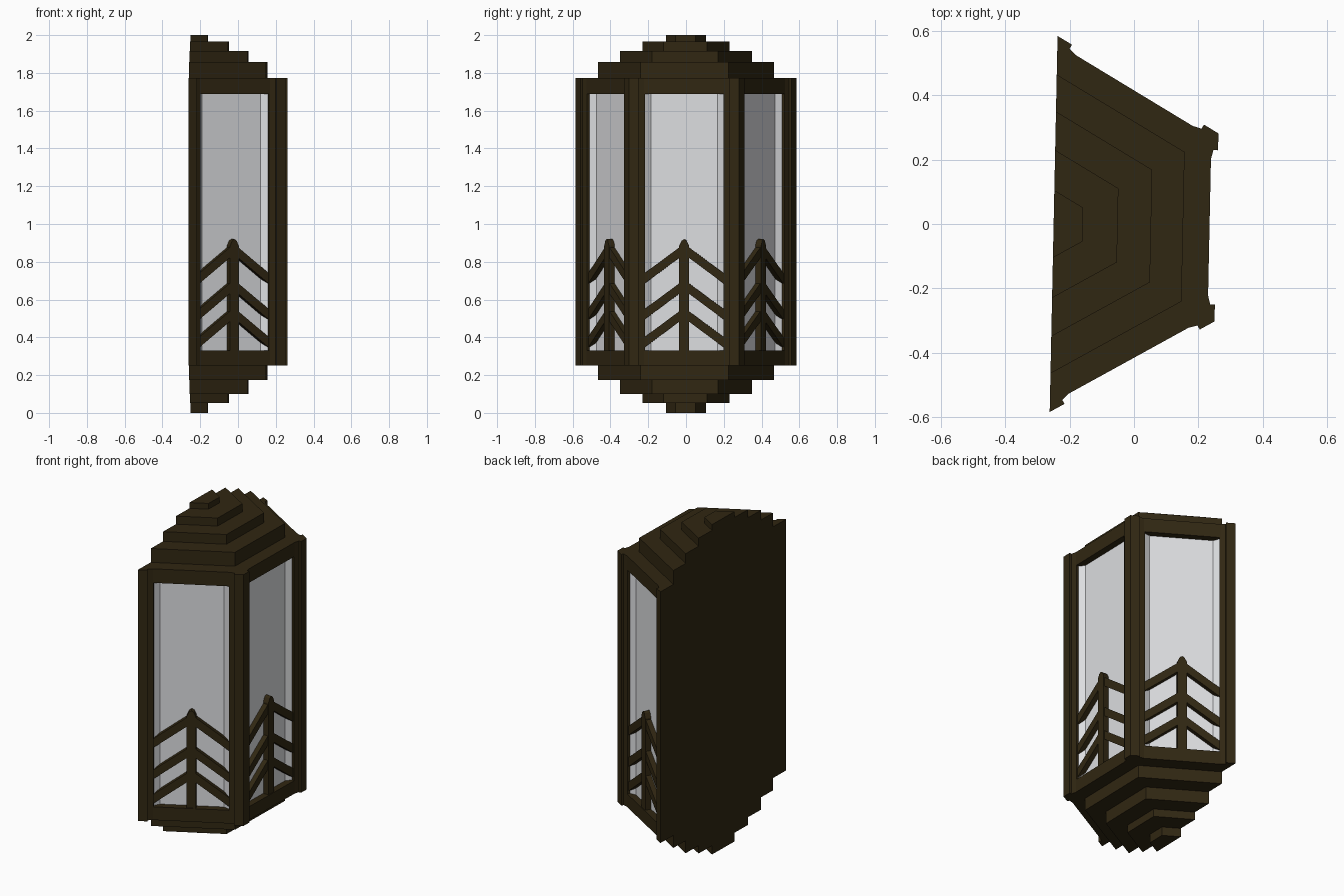
import bpy, bmesh
from math import radians, sin, cos
from mathutils import Matrix, Vector

cube = bpy.data.objects.get("Cube")
if cube:
    bpy.data.objects.remove(cube, do_unlink=True)


def material(name, rgb):
    m = bpy.data.materials.new(name)
    m.use_nodes = True
    m.diffuse_color = (*rgb, 1)
    m.node_tree.nodes["Principled BSDF"].inputs["Base Color"].default_value = (*rgb, 1)
    return m


bronze = material("dark bronze", (0.03, 0.02, 0.006))
glass = material("frosted glass", (0.72, 0.73, 0.75))

# The lantern is half a hexagon around a point on its flat wall side
TURN = radians(-1.2)
CENTRE = Matrix.Translation((-0.25, 0, 0))


def extrude(name, pts, vec, mat, angle=0):
    """Extrude a flat outline; local x points out of the pane at this angle."""
    bm = bmesh.new()
    face = bm.faces.new([bm.verts.new(p) for p in pts])
    new = bmesh.ops.extrude_face_region(bm, geom=[face], use_keep_orig=True)["geom"]
    bmesh.ops.translate(bm, vec=Vector(vec),
                        verts=[v for v in new if isinstance(v, bmesh.types.BMVert)])
    bmesh.ops.recalc_face_normals(bm, faces=bm.faces)
    mesh = bpy.data.meshes.new(name)
    bm.to_mesh(mesh)
    bm.free()
    mesh.materials.append(mat)
    obj = bpy.data.objects.new(name, mesh)
    bpy.context.collection.objects.link(obj)
    obj.matrix_world = CENTRE @ Matrix.Rotation(TURN + radians(angle), 4, "Z")
    return obj


def half_hexagon(name, radius, z0, z1):
    pts = [(radius * cos(radians(a)), radius * sin(radians(a)), z0)
           for a in (-90, -30, 30, 90)]
    return extrude(name, pts, (0, 0, z1 - z0), bronze)


# Stepped base and cap
radii = (0.105, 0.23, 0.35, 0.465)
base_z = (0, 0.053, 0.10, 0.175, 0.25)
cap_z = (2.0, 1.965, 1.916, 1.857, 1.773)
for i, r in enumerate(radii):
    half_hexagon(f"base_step_{i + 1}", r, base_z[i], base_z[i + 1])
    half_hexagon(f"cap_step_{i + 1}", r, cap_z[i + 1], cap_z[i])

# Rails and wall plate
BOTTOM, SILL, HEAD, TOP = 0.25, 0.33, 1.688, 1.773
half_hexagon("bottom_rail", 0.56, BOTTOM, SILL)
half_hexagon("top_rail", 0.56, HEAD, TOP)
extrude("wall_plate", [(0, -0.57, BOTTOM), (0, 0.57, BOTTOM), (0, 0.57, TOP), (0, -0.57, TOP)],
        (0.02, 0, 0), bronze)

# Half of a corner post and a recessed pane, as (along, outward)
post = [(0.2925, 0.5066), (0.24, 0.5066), (0.24, 0.492),
        (0.208, 0.484), (0.208, 0.468), (0.2702, 0.468)]
tray = [(-0.21, 0.47), (-0.176, 0.445), (0.176, 0.445),
        (0.21, 0.47), (0.21, 0.435), (-0.21, 0.435)]
mullion = [(-0.026, SILL), (0.026, SILL), (0.026, 0.885),
           (0.013, 0.912), (0, 0.92), (-0.013, 0.912), (-0.026, 0.885)]
SPAN, RISE, BAR = 0.209, 0.155, 0.055

for side, angle in (("right", -60), ("front", 0), ("left", 60)):
    extrude(f"{side}_glass", [(n, t, SILL - 0.01) for t, n in tray],
            (0, 0, HEAD - SILL + 0.02), glass, angle)
    extrude(f"{side}_mullion", [(0.444, t, z) for t, z in mullion],
            (0.036, 0, 0), bronze, angle)
    for s, end in ((-1, "a"), (1, "b")):
        extrude(f"{side}_post_{end}", [(n, s * t, BOTTOM) for t, n in post],
                (0, 0, TOP - BOTTOM), bronze, angle)
        # Sloping branches of the lattice
        for i, z in enumerate((0.74, 0.55, 0.402)):
            bar = [(0, z + RISE), (s * SPAN, z), (s * SPAN, z - BAR), (0, z + RISE - BAR)]
            extrude(f"{side}_branch_{end}_{i + 1}", [(0.446, t, h) for t, h in bar],
                    (0.03, 0, 0), bronze, angle)
